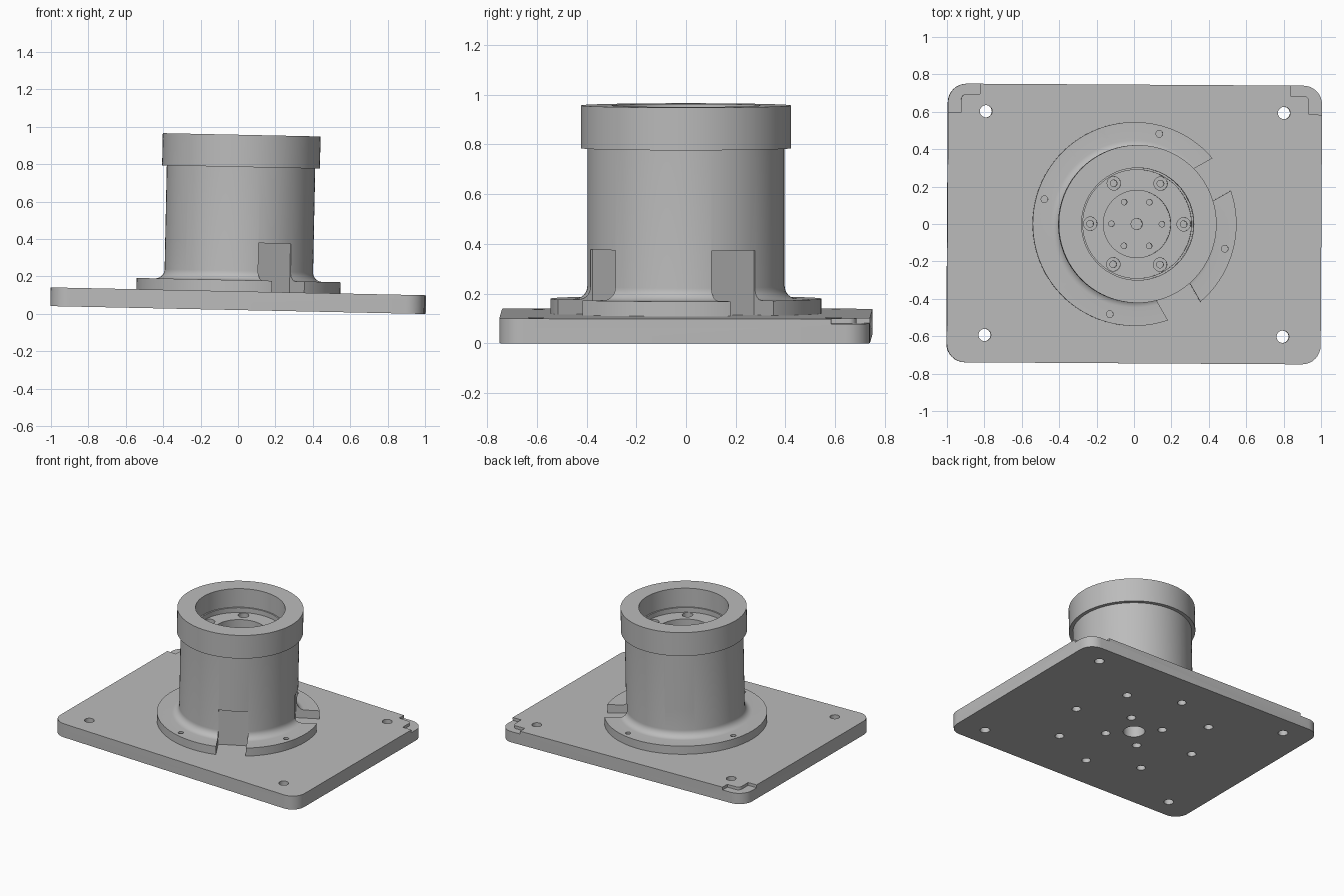
import bpy
import bmesh
from math import pi, sin, cos, radians
from mathutils import Matrix, Vector

cube = bpy.data.objects.get("Cube")
if cube:
    bpy.data.objects.remove(cube, do_unlink=True)

grey = bpy.data.materials.new("machined grey")
grey.use_nodes = True
GREY = (0.5, 0.5, 0.5, 1)
grey.diffuse_color = GREY
grey.node_tree.nodes["Principled BSDF"].inputs["Base Color"].default_value = GREY

# The whole fixture leans slightly towards +x
LEAN = (Matrix.Translation((0, 0, 0.02)) @ Matrix.Rotation(0.021, 4, 'Y')
        @ Matrix.Rotation(-0.006, 4, 'Z'))


def polar(radius, degrees):
    a = radians(degrees)
    return radius * cos(a), radius * sin(a)


def arc(cx, cy, radius, start, end, steps=8):
    """Points on an arc."""
    points = []
    for i in range(steps + 1):
        dx, dy = polar(radius, start + (end - start) * i / steps)
        points.append((cx + dx, cy + dy))
    return points


def lathe(bm, profile, x=0, y=0, steps=24):
    """Turn an (r, z) profile that starts and ends on the axis."""
    part = bmesh.new()
    verts = [part.verts.new((r, 0, z)) for r, z in profile]
    edges = [part.edges.new(pair) for pair in zip(verts, verts[1:])]
    bmesh.ops.spin(part, geom=verts + edges, cent=(0, 0, 0), axis=(0, 0, 1),
                   angle=2 * pi, steps=steps, use_duplicate=False)
    bmesh.ops.remove_doubles(part, verts=part.verts, dist=1e-5)
    add(bm, part, Matrix.Translation((x, y, 0)))


def prism(bm, outline, low, high, matrix=Matrix()):
    """Extrude an (x, y) outline from low to high."""
    part = bmesh.new()
    face = part.faces.new([part.verts.new((x, y, low)) for x, y in outline])
    out = bmesh.ops.extrude_face_region(part, geom=[face])
    moved = [g for g in out["geom"] if isinstance(g, bmesh.types.BMVert)]
    bmesh.ops.translate(part, verts=moved, vec=Vector((0, 0, high - low)))
    add(bm, part, matrix)


def add(bm, part, matrix):
    part.transform(matrix)
    bmesh.ops.recalc_face_normals(part, faces=part.faces)
    mesh = bpy.data.meshes.new("part")
    part.to_mesh(mesh)
    part.free()
    bm.from_mesh(mesh)
    bpy.data.meshes.remove(mesh)


def drill(bm, radius, low, high, x=0, y=0):
    lathe(bm, [(0, low), (radius, low), (radius, high), (0, high)], x, y)


def make(name, bm):
    mesh = bpy.data.meshes.new(name)
    bm.to_mesh(mesh)
    bm.free()
    obj = bpy.data.objects.new(name, mesh)
    bpy.context.scene.collection.objects.link(obj)
    mesh.materials.append(grey)
    return obj


def finish(obj, cutter):
    """Cut, lean and shade a part."""
    cutter.hide_render = True
    mod = obj.modifiers.new("cuts", 'BOOLEAN')
    mod.operation = 'DIFFERENCE'
    mod.solver = 'EXACT'
    mod.object = cutter
    graph = bpy.context.evaluated_depsgraph_get()
    mesh = bpy.data.meshes.new_from_object(obj.evaluated_get(graph))
    obj.modifiers.clear()
    mesh.transform(LEAN)
    obj.data = mesh
    bpy.data.objects.remove(cutter, do_unlink=True)
    bpy.ops.object.select_all(action='DESELECT')
    obj.select_set(True)
    bpy.context.view_layer.objects.active = obj
    bpy.ops.object.shade_smooth_by_angle(angle=radians(30))


# Base plate with rounded corners
plate = bmesh.new()
outline = []
for cx, cy, start in ((0.9, 0.645, 0), (-0.9, 0.645, 90),
                      (-0.9, -0.645, 180), (0.9, -0.645, 270)):
    outline += arc(cx, cy, 0.1, start, start + 90)
prism(plate, outline, 0, 0.1)

# Corner rebates and through holes of the plate
cuts = bmesh.new()
rebate = [(1.1, 0.59), (1.1, 0.85), (0.83, 0.85), (0.83, 0.69)]
rebate += arc(0.9, 0.66, 0.03, 90, 0) + [(0.93, 0.59)]
for sx in (-1, 1):
    for sy in (-1, 1):
        prism(cuts, rebate, 0.079, 0.2, Matrix.Diagonal((sx, sy, 1, 1)))
        drill(cuts, 0.033, -0.1, 0.2, sx * 0.797, sy * 0.598)
drill(cuts, 0.073, -0.1, 0.2)
for i in range(8):
    drill(cuts, 0.03, -0.1, 0.2, *polar(0.5, 45 * i))
for i in range(4):
    drill(cuts, 0.03, -0.1, 0.2, *polar(0.19, 45 + 90 * i))
finish(make("base_plate", plate), make("plate_cutter", cuts))

# Flanged barrel with a rim and stepped bore
barrel = bmesh.new()
profile = [(0, 0.1), (0.545, 0.1), (0.545, 0.16)]
profile += arc(0.447, 0.21, 0.05, 270, 180)
profile += [(0.397, 0.765), (0.422, 0.765), (0.422, 0.937), (0.3, 0.937),
            (0.3, 0.8), (0.29, 0.8), (0.29, 0.765), (0.18, 0.765),
            (0.18, 0.69), (0, 0.69)]
lathe(barrel, profile, steps=96)

# Four slots through the flange, and the barrel's holes
cuts = bmesh.new()
slot = [(0.376, -0.1), (0.7, -0.1), (0.7, 0.1), (0.376, 0.1)]
for i in range(4):
    prism(cuts, slot, 0.05, 0.36, Matrix.Rotation(radians(30 + 90 * i), 4, 'Z'))
    drill(cuts, 0.018, 0.12, 0.2, *polar(0.5, 75 + 90 * i))
for i in range(6):
    x, y = polar(0.25, 60 * i)
    lathe(cuts, [(0, 0.66), (0.018, 0.66), (0.018, 0.73), (0.036, 0.73),
                 (0.036, 0.78), (0, 0.78)], x, y)
    drill(cuts, 0.015, 0.64, 0.72, *polar(0.135, 60 * i))
drill(cuts, 0.03, 0.6, 0.72)
drill(cuts, 0.073, 0.05, 0.5)
finish(make("flanged_barrel", barrel), make("barrel_cutter", cuts))
